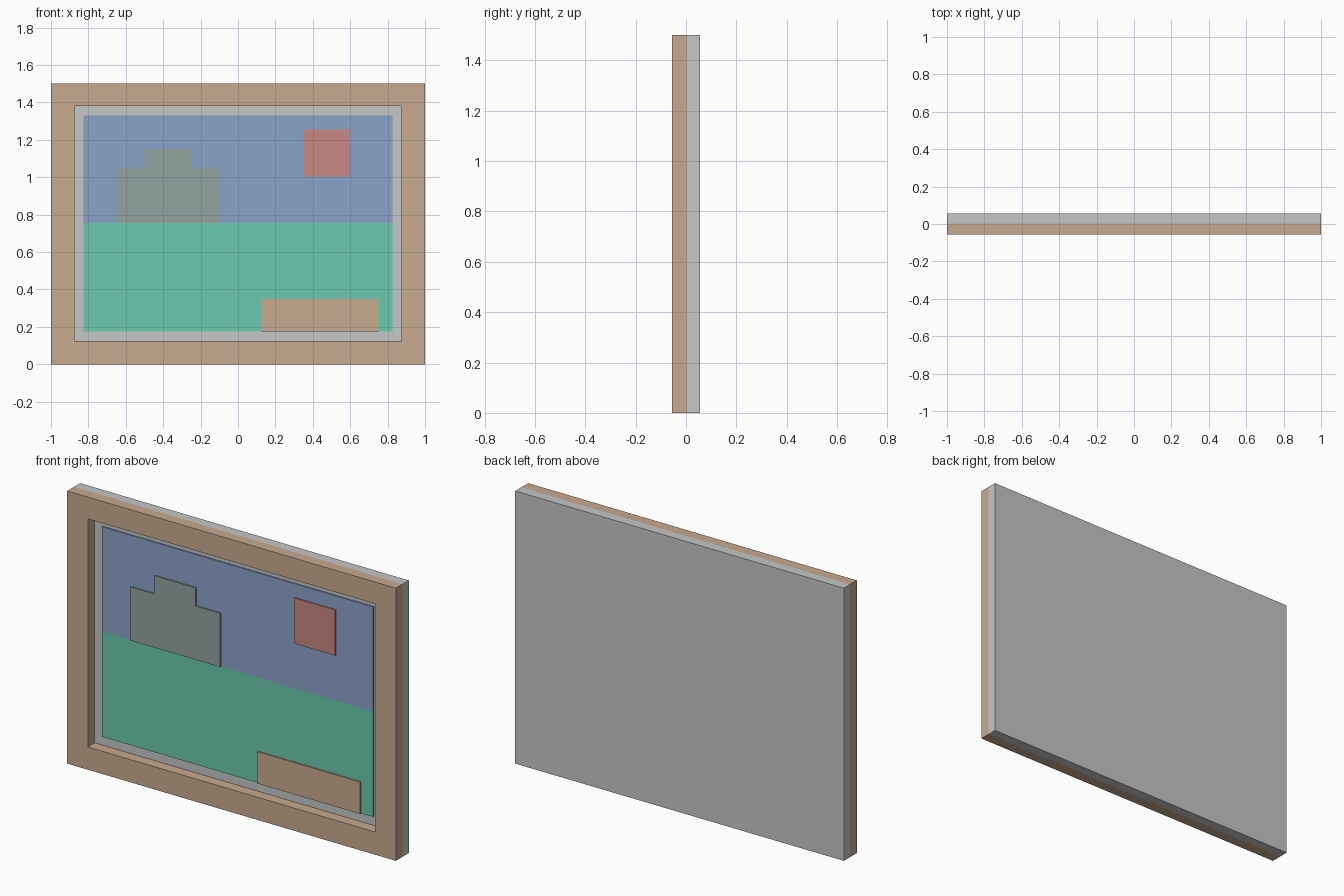
import bpy
import bmesh

if "Cube" in bpy.data.objects:
    bpy.data.objects.remove(bpy.data.objects["Cube"])

# Depth layers, front is -y
FRONT, PANEL, CANVAS, RELIEF, BACK = -0.056, 0.003, -0.004, -0.012, 0.056


def linear(c):
    c /= 255
    return c / 12.92 if c <= 0.04045 else ((c + 0.055) / 1.055) ** 2.4


def material(name, rgb):
    m = bpy.data.materials.new(name)
    m.diffuse_color = (*[linear(c) for c in rgb], 1)
    m.use_nodes = True
    m.node_tree.nodes["Principled BSDF"].inputs["Base Color"].default_value = m.diffuse_color
    return m


def finish(name, bm, mat):
    bmesh.ops.recalc_face_normals(bm, faces=bm.faces[:])
    me = bpy.data.meshes.new(name)
    bm.to_mesh(me)
    bm.free()
    me.materials.append(mat)
    ob = bpy.data.objects.new(name, me)
    bpy.context.collection.objects.link(ob)
    return ob


def rect(x0, x1, z0, z1):
    return [(x0, z0), (x1, z0), (x1, z1), (x0, z1)]


def plate(name, outline, y0, y1, mat):
    """Extrude an x/z outline from depth y0 to y1."""
    bm = bmesh.new()
    face = bm.faces.new([bm.verts.new((x, y0, z)) for x, z in outline])
    ext = bmesh.ops.extrude_face_region(bm, geom=[face])["geom"]
    verts = [g for g in ext if isinstance(g, bmesh.types.BMVert)]
    bmesh.ops.translate(bm, verts=verts, vec=(0, y1 - y0, 0))
    return finish(name, bm, mat)


def ring(name, outer, inner, y0, y1, mat):
    """Rectangular frame between two x/z outlines."""
    bm = bmesh.new()
    loops = [[bm.verts.new((x, y, z)) for x, z in o]
             for o, y in ((outer, y0), (outer, y1), (inner, y1), (inner, y0))]
    for k in range(4):
        a, b = loops[k], loops[(k + 1) % 4]
        for i in range(4):
            j = (i + 1) % 4
            bm.faces.new((a[i], a[j], b[j], b[i]))
    return finish(name, bm, mat)


wood = material("wood_tan", (200, 170, 143))
grey = material("pale_grey", (197, 200, 199))
blue = material("sky_blue", (140, 162, 202))
green = material("grass_green", (109, 202, 175))
stone = material("stone_grey", (146, 163, 161))
red = material("sun_red", (200, 135, 131))

# Wooden frame and backing board
ring("frame", rect(-1, 1, 0, 1.5), rect(-0.875, 0.875, 0.125, 1.38),
     FRONT, PANEL, wood)
plate("backing_board", rect(-1, 1, 0, 1.5), PANEL, BACK, grey)

# Painting: sky above, grass below
plate("sky", rect(-0.825, 0.825, 0.755, 1.33), CANVAS, PANEL, blue)
plate("grass", rect(-0.825, 0.825, 0.175, 0.755), CANVAS, PANEL, green)

# Raised picture details
house = [(-0.65, 0.755), (-0.1, 0.755), (-0.1, 1.05), (-0.25, 1.05),
         (-0.25, 1.15), (-0.5, 1.15), (-0.5, 1.05), (-0.65, 1.05)]
plate("stepped_house", house, RELIEF, CANVAS, stone)
plate("square_sun", rect(0.35, 0.6, 1.005, 1.255), RELIEF, CANVAS, red)
plate("earth_patch", rect(0.125, 0.75, 0.175, 0.35), RELIEF, CANVAS, wood)
